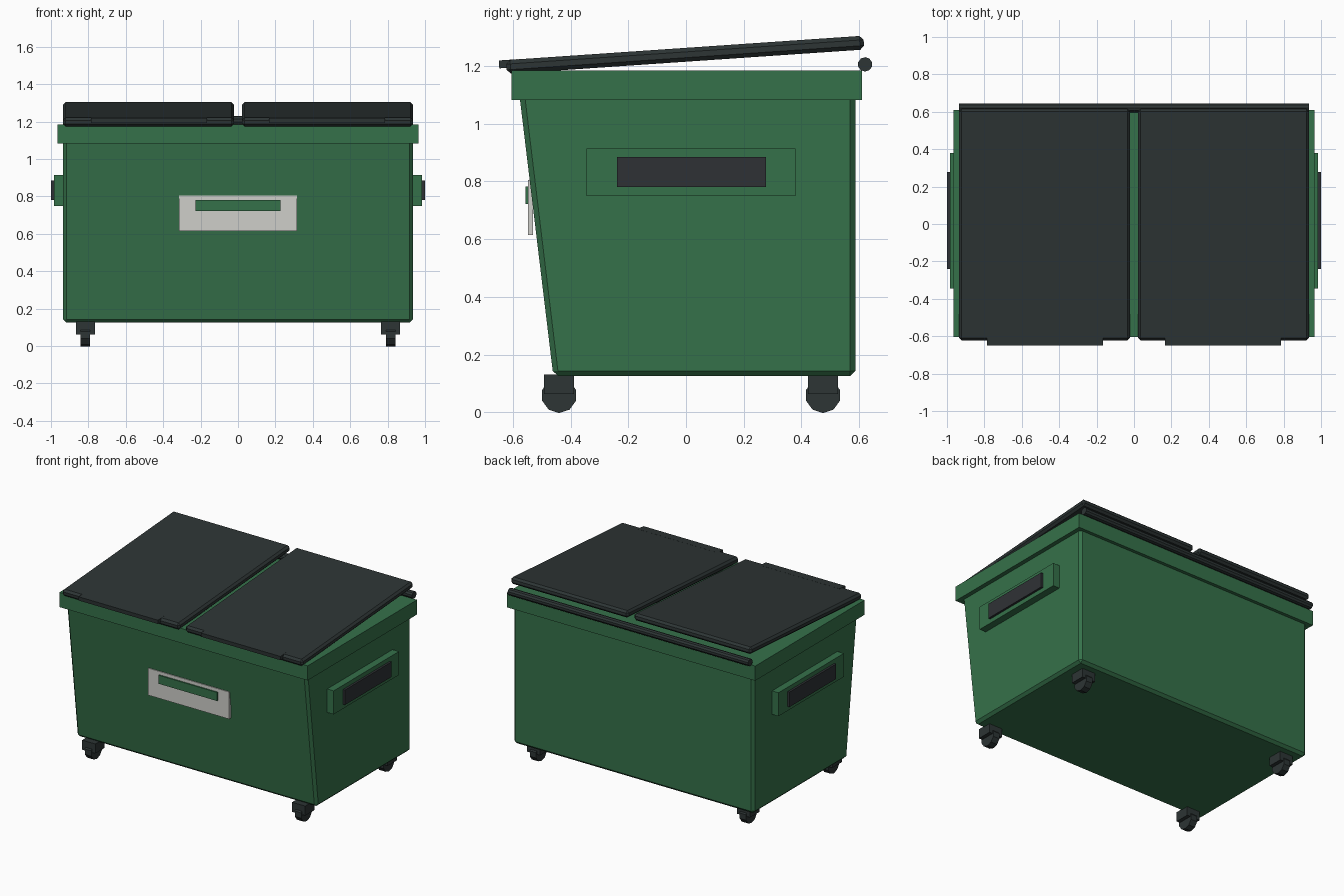
import bpy
import bmesh
from math import pi, atan2
from mathutils import Matrix

if "Cube" in bpy.data.objects:
    bpy.data.objects.remove(bpy.data.objects["Cube"], do_unlink=True)


def material(name, rgb):
    mat = bpy.data.materials.new(name)
    mat.use_nodes = True
    color = (*rgb, 1.0)
    mat.diffuse_color = color
    mat.node_tree.nodes["Principled BSDF"].inputs["Base Color"].default_value = color
    return mat


GREEN = material("bin green", (0.036, 0.165, 0.068))
DARK = material("charcoal plastic", (0.026, 0.035, 0.035))
SLOT = material("dark slot", (0.028, 0.031, 0.036))
PALE = material("pale plate", (0.62, 0.62, 0.59))


def finish(name, bm, mat, bevel=0.0):
    if bevel:
        bmesh.ops.bevel(bm, geom=bm.edges[:], offset=bevel, segments=1,
                        affect='EDGES', profile=0.5)
    bmesh.ops.recalc_face_normals(bm, faces=bm.faces[:])
    mesh = bpy.data.meshes.new(name)
    bm.to_mesh(mesh)
    bm.free()
    mesh.materials.append(mat)
    obj = bpy.data.objects.new(name, mesh)
    bpy.context.collection.objects.link(obj)
    return obj


def box(name, x, y, z, mat, bevel=0.0):
    """Box from (min, max) ranges on each axis."""
    bm = bmesh.new()
    bmesh.ops.create_cube(bm, size=1.0)
    for v in bm.verts:
        for axis, (lo, hi) in enumerate((x, y, z)):
            v.co[axis] = hi if v.co[axis] > 0 else lo
    return finish(name, bm, mat, bevel)


def rod(name, center, radius, length, sides, mat):
    """Cylinder lying along x."""
    bm = bmesh.new()
    bmesh.ops.create_cone(bm, cap_ends=True, segments=sides, radius1=radius,
                          radius2=radius, depth=length)
    # put a vertex on the y axis, then lay the cylinder down
    bm.transform(Matrix.Translation(center) @ Matrix.Rotation(pi / 2, 4, 'Y')
                 @ Matrix.Rotation(pi / 2, 4, 'Z'))
    return finish(name, bm, mat)


# Body with a sloping front, extruded sideways from its profile
profile = [(-0.46, 0.125), (0.587, 0.125), (0.587, 1.12), (-0.58, 1.12)]
bm = bmesh.new()
face = bm.faces.new([bm.verts.new((-0.935, y, z)) for y, z in profile])
side = bmesh.ops.extrude_face_region(bm, geom=[face])
bmesh.ops.translate(bm, vec=(1.87, 0, 0),
                    verts=[g for g in side["geom"] if isinstance(g, bmesh.types.BMVert)])
bmesh.ops.recalc_face_normals(bm, faces=bm.faces[:])
finish("body", bm, GREEN, 0.018)

# Rim and hinge rod
box("rim", (-0.965, 0.965), (-0.605, 0.61), (1.082, 1.185), GREEN)
rod("hinge_rod", (0, 0.621, 1.206), 0.025, 1.87, 10, DARK)

# Front plate with its handle
box("front_plate", (-0.315, 0.315), (-0.548, -0.53), (0.615, 0.805), PALE)
box("front_handle", (-0.228, 0.228), (-0.557, -0.53), (0.722, 0.782), GREEN)

for sign, label in ((1, "left"), (-1, "right")):
    def span(lo, hi):
        return tuple(sorted((sign * lo, sign * hi)))

    # Lid and its front grip, tilted up towards the back
    tilt = (Matrix.Translation((0, -0.004, 1.239))
            @ Matrix.Rotation(atan2(0.085, 1.245), 4, 'X'))
    lid = box(label + "_lid", span(0.022, 0.935), (-0.62, 0.622),
              (-0.024, 0.024), DARK, 0.014)
    grip = box(label + "_lid_grip", span(0.167, 0.785), (-0.645, -0.58),
               (-0.003, 0.0245), DARK)
    for part in (lid, grip):
        part.data.transform(tilt)

    # Lifting pocket on the side
    box(label + "_pocket", span(0.92, 0.985), (-0.345, 0.38), (0.75, 0.915), GREEN)
    box(label + "_pocket_slot", span(0.97, 1.0), (-0.24, 0.278), (0.78, 0.885), SLOT)

    # Casters
    for y, end in ((-0.44, "front"), (0.475, "back")):
        name = f"{end}_{label}_caster"
        box(name + "_bracket", span(0.765, 0.867), (y - 0.052, y + 0.052),
            (0.063, 0.13), DARK)
        rod(name + "_wheel", (sign * 0.816, y, 0.0585), 0.0615, 0.05, 10, DARK)
